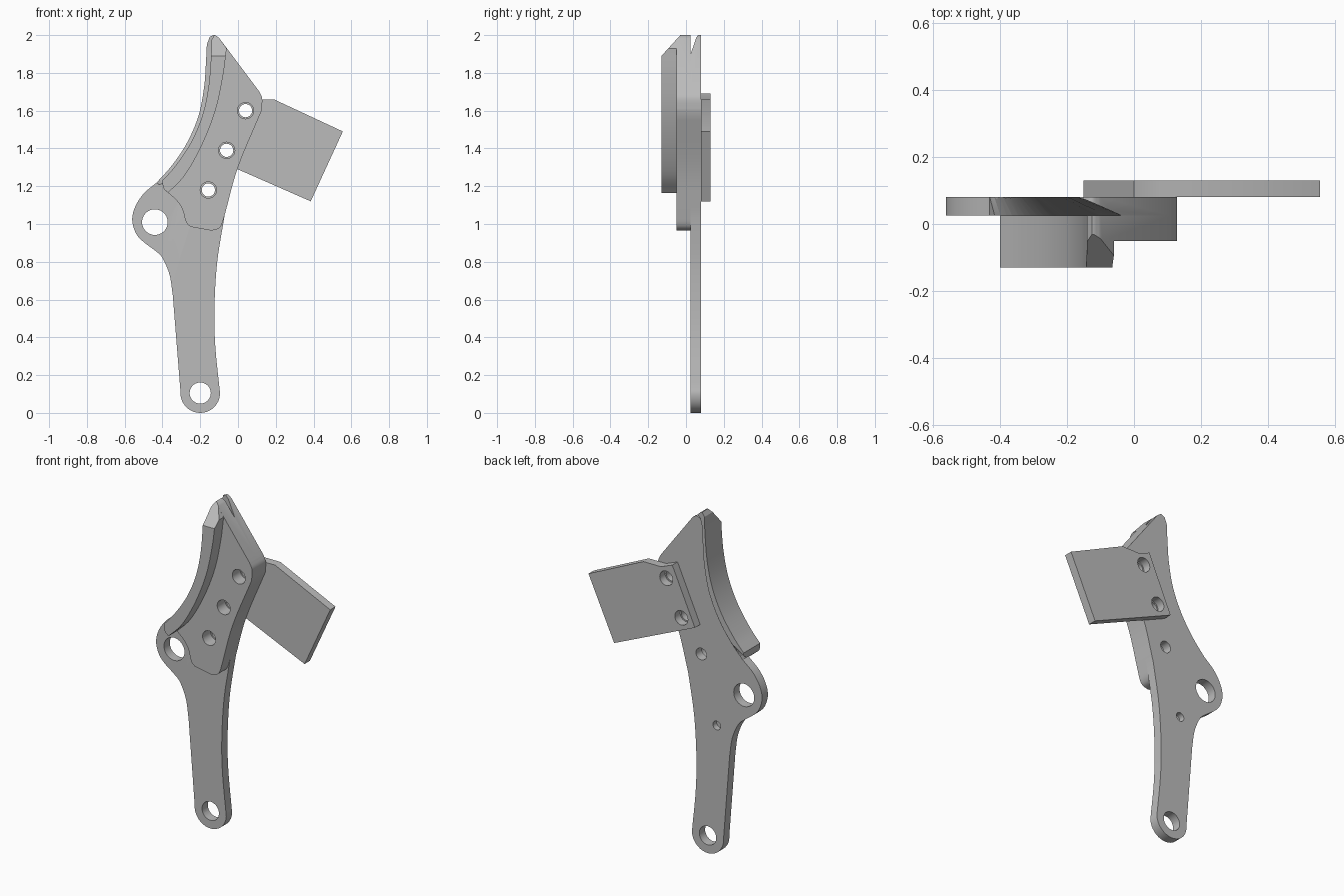
import bpy, bmesh, math
from mathutils import Vector

if "Cube" in bpy.data.objects:
    bpy.data.objects.remove(bpy.data.objects["Cube"], do_unlink=True)

grey = bpy.data.materials.new("plain_grey")
grey.use_nodes = True
grey.diffuse_color = (0.5, 0.5, 0.5, 1)
grey.node_tree.nodes["Principled BSDF"].inputs["Base Color"].default_value = (0.5, 0.5, 0.5, 1)


def spline(pts, steps=6):
    """Smooth open curve through 2D points."""
    p = [Vector(q) for q in pts]
    p = [2 * p[0] - p[1]] + p + [2 * p[-1] - p[-2]]
    out = []
    for a, b, c, d in zip(p, p[1:], p[2:], p[3:]):
        for i in range(steps):
            t = i / steps
            out.append(0.5 * (2 * b + (c - a) * t + (2 * a - 5 * b + 4 * c - d) * t * t
                              + (3 * b - a - 3 * c + d) * t ** 3))
    return out + [p[-2]]


def arc(x, z, r, start, end, steps=20):
    angles = [math.radians(start + (end - start) * i / steps) for i in range(steps + 1)]
    return [Vector((x + r * math.cos(a), z + r * math.sin(a))) for a in angles]


def make(name, bm):
    bmesh.ops.recalc_face_normals(bm, faces=bm.faces)
    mesh = bpy.data.meshes.new(name)
    bm.to_mesh(mesh)
    bm.free()
    mesh.materials.append(grey)
    ob = bpy.data.objects.new(name, mesh)
    bpy.context.collection.objects.link(ob)
    return ob


def plate(name, outline, y0, y1, bevel_top=False):
    """Extrude an x-z outline from y0 to y1, optionally slicing the tip."""
    loop = []
    for q in outline:
        q = Vector(q)
        if not loop or (q - loop[-1]).length > 0.001:
            loop.append(q)
    if (loop[0] - loop[-1]).length < 0.001:
        loop.pop()
    bm = bmesh.new()
    face = bm.faces.new([bm.verts.new((q.x, y0, q.y)) for q in loop])
    ext = bmesh.ops.extrude_face_region(bm, geom=[face])["geom"]
    bmesh.ops.translate(bm, vec=(0, y1 - y0, 0),
                        verts=[v for v in ext if isinstance(v, bmesh.types.BMVert)])
    if bevel_top:
        cut = bmesh.ops.bisect_plane(bm, geom=bm.verts[:] + bm.edges[:] + bm.faces[:],
                                     plane_co=(0, -0.13, 1.89), plane_no=(0, -0.11, 0.1),
                                     clear_outer=True)["geom_cut"]
        bmesh.ops.holes_fill(bm, edges=[e for e in cut if isinstance(e, bmesh.types.BMEdge)])
    return make(name, bm)


def subtract(ob, cutter):
    mod = ob.modifiers.new("cut", "BOOLEAN")
    mod.operation, mod.solver, mod.object = "DIFFERENCE", "EXACT", cutter
    bpy.context.view_layer.update()
    mesh = bpy.data.meshes.new_from_object(ob.evaluated_get(bpy.context.evaluated_depsgraph_get()))
    ob.modifiers.clear()
    ob.data = mesh
    bpy.data.objects.remove(cutter, do_unlink=True)


def drill(ob, x, z, r, y0=-0.3, y1=0.3):
    subtract(ob, plate("drill", arc(x, z, r, 0, 360, 36), y0, y1))


# Shared edges: concave left side, rounded tip, slanted right side
concave = spline([(-0.43, 1.22), (-0.35, 1.31), (-0.27, 1.43), (-0.21, 1.57),
                  (-0.18, 1.72), (-0.17, 1.85), (-0.165, 1.95)])
inner_concave = spline([(-0.40, 1.23), (-0.33, 1.31), (-0.25, 1.43), (-0.19, 1.57),
                        (-0.157, 1.72), (-0.143, 1.88), (-0.14, 1.975)])
tip = spline([(-0.15, 1.99), (-0.125, 2.0), (-0.10, 1.985)], 4)
shoulder = spline([(0.11, 1.705), (0.128, 1.665), (0.125, 1.6)], 5)
right_side = spline([(0.125, 1.6), (0.0, 1.3), (-0.07, 1.05)])

# Lever with boss and rounded foot
boss = spline([(-0.345, 0.62), (-0.362, 0.73), (-0.40, 0.82), (-0.44, 0.86), (-0.50, 0.905),
               (-0.54, 0.95), (-0.56, 1.02), (-0.545, 1.09), (-0.50, 1.16), (-0.43, 1.22)])
lower_right = spline([(-0.07, 1.05), (-0.11, 0.8), (-0.125, 0.55), (-0.12, 0.35), (-0.097, 0.12)])
foot = arc(-0.2, 0.105, 0.105, 5, -185)
lever = plate("lever", boss + concave + tip + shoulder + right_side + lower_right + foot, 0.025, 0.08)

# Sharpened concave edge, widening toward the tip
path = concave + [Vector((-0.16, 2.06))]
bm = bmesh.new()
rings = []
for i, q in enumerate(path):
    d = (path[min(i + 1, len(path) - 1)] - path[max(i - 1, 0)]).normalized()
    inward = Vector((d.y, -d.x))
    w = 0.02 + 0.11 * min(1, i / 20)
    slope = 0.055 / w
    section = [(-0.02, 0.08 + 0.02 * slope), (w + 0.01 / slope, 0.015), (-0.02, 0.015)]
    rings.append([bm.verts.new((q.x + inward.x * s, y, q.y + inward.y * s)) for s, y in section])
for a, b in zip(rings, rings[1:]):
    for k in range(3):
        bm.faces.new((a[k], a[k - 1], b[k - 1], b[k]))
bm.faces.new(rings[0])
bm.faces.new(rings[-1])
subtract(lever, make("edge_cutter", bm))

# Front cheek plate
cheek_foot = spline([(-0.07, 1.05), (-0.085, 1.0), (-0.105, 0.975), (-0.14, 0.965)], 4)
cheek_left = spline([(-0.25, 0.985), (-0.275, 1.01), (-0.295, 1.08), (-0.33, 1.13), (-0.37, 1.165),
                     (-0.395, 1.19), (-0.40, 1.23)], 4)
cheek = plate("front_plate", inner_concave + tip[4:] + shoulder + right_side + cheek_foot + cheek_left,
              -0.05, 0.025, True)

# Raised curved rib along the concave edge
rib_inner = spline([(-0.06, 1.93), (-0.08, 1.78), (-0.12, 1.6), (-0.19, 1.42),
                    (-0.28, 1.26), (-0.37, 1.165)])
rib_end = spline([(-0.37, 1.165), (-0.395, 1.19), (-0.40, 1.23)], 4)
rib = plate("curved_rib", inner_concave + tip[4:] + rib_inner + rib_end, -0.13, -0.05, True)

# Rear paddle
paddle = plate("rear_paddle", [(-0.15, 1.355), (0.0, 1.69), (0.075, 1.66), (0.19, 1.66),
                               (0.555, 1.49), (0.385, 1.12)], 0.08, 0.13)

# Pivot holes and blind hole in the back
drill(lever, -0.44, 1.01, 0.068)
drill(lever, -0.2, 0.105, 0.056)
drill(lever, -0.26, 0.78, 0.026, 0.045, 0.2)

# Three fastener holes
for x, z in [(0.04, 1.6), (-0.06, 1.39), (-0.157, 1.18)]:
    drill(lever, x, z, 0.035)
    drill(cheek, x, z, 0.043)
    if z > 1.3:
        drill(paddle, x, z, 0.043)

# Smooth curved walls, crisp edges
bpy.ops.object.select_all(action="DESELECT")
for ob in (lever, cheek, rib, paddle):
    ob.select_set(True)
bpy.context.view_layer.objects.active = lever
bpy.ops.object.shade_smooth_by_angle(angle=math.radians(25))
